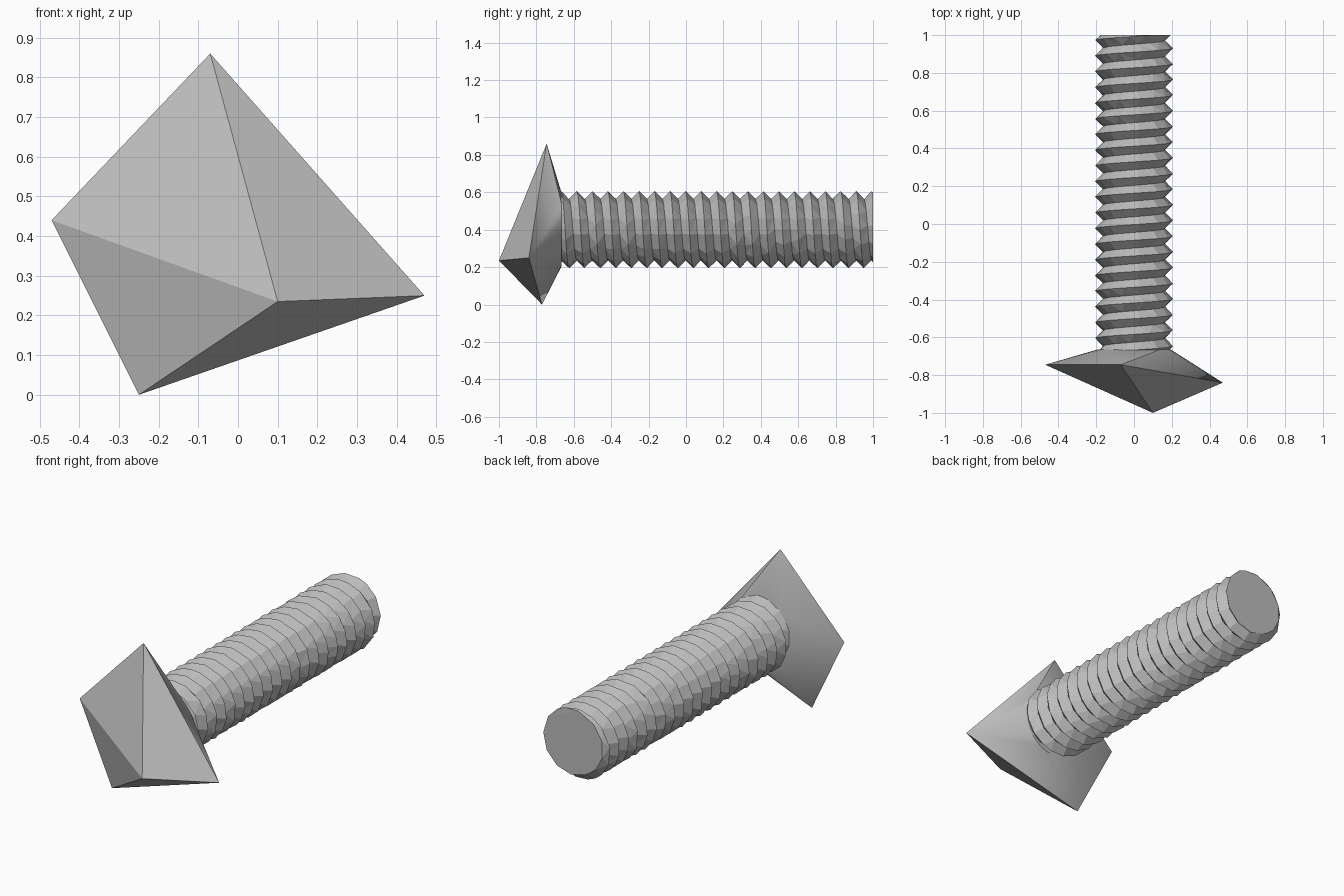
import bpy, bmesh, math
from mathutils import Vector

if "Cube" in bpy.data.objects:
    bpy.data.objects.remove(bpy.data.objects["Cube"])

metal = bpy.data.materials.new("grey metal")
metal.use_nodes = True
GREY = (0.5, 0.5, 0.5, 1)
metal.diffuse_color = GREY
metal.node_tree.nodes["Principled BSDF"].inputs["Base Color"].default_value = GREY

AXIS_Z = 0.4
NECK_Y, TIP_Y = -0.665, 1.0
PITCH = 0.083
CREST, ROOT = 0.206, 0.165
SEGMENTS = 24


def make_object(name, bm):
    bmesh.ops.recalc_face_normals(bm, faces=bm.faces)
    mesh = bpy.data.meshes.new(name)
    bm.to_mesh(mesh)
    bm.free()
    mesh.materials.append(metal)
    obj = bpy.data.objects.new(name, mesh)
    bpy.context.collection.objects.link(obj)
    return obj


def around(radius, y, turn):
    a = math.tau * turn
    return Vector((radius * math.sin(a), y, AXIS_Z + radius * math.cos(a)))


# Faceted head: lopsided pyramid blending back to a round neck
bm = bmesh.new()
corners = [(-0.07, -0.745, 0.86), (-0.47, -0.745, 0.44), (-0.25, -0.77, 0),
           (0.47, -0.84, 0.25), (0.1, -1, 0.235)]
for co in corners:
    bm.verts.new(co)
for i in range(SEGMENTS):
    bm.verts.new(around(0.195, NECK_Y, i / SEGMENTS))
hull = bmesh.ops.convex_hull(bm, input=bm.verts)
spare = [g for g in hull["geom_interior"] if isinstance(g, bmesh.types.BMVert)]
bmesh.ops.delete(bm, geom=spare, context="VERTS")
head = make_object("screw_head", bm)

# Threaded shank: one crest and root line wound as a helix, then trimmed flat
bm = bmesh.new()
first_y = 0.91 - 21 * PITCH
columns = SEGMENTS * 24
crest, root = [], []
for i in range(columns + 1):
    turn = i / SEGMENTS
    y = first_y + PITCH * turn
    crest.append(bm.verts.new(around(CREST, y, turn)))
    root.append(bm.verts.new(around(ROOT, y + PITCH / 2, turn)))
for i in range(columns):
    bm.faces.new((crest[i], crest[i + 1], root[i + 1], root[i]))
    j = i + SEGMENTS
    if j < columns:
        bm.faces.new((root[i], root[i + 1], crest[j + 1], crest[j]))
for y, side in ((NECK_Y - 0.02, -1), (TIP_Y, 1)):
    bmesh.ops.bisect_plane(bm, geom=bm.verts[:] + bm.edges[:] + bm.faces[:],
                           plane_co=(0, y, 0), plane_no=(0, side, 0), clear_outer=True)
    rim = [e for e in bm.edges if e.is_boundary
           and all(abs(v.co.y - y) < 0.0001 for v in e.verts)]
    bmesh.ops.holes_fill(bm, edges=rim, sides=0)
bmesh.ops.triangulate(bm, faces=bm.faces)
shank = make_object("threaded_shank", bm)

# Roughen the thread into uneven facets
reduce = shank.modifiers.new("uneven facets", "DECIMATE")
reduce.ratio = 0.6

# Soft shading on the blended back of the head
bpy.ops.object.select_all(action="DESELECT")
head.select_set(True)
bpy.context.view_layer.objects.active = head
bpy.ops.object.shade_smooth_by_angle(angle=math.radians(25))
